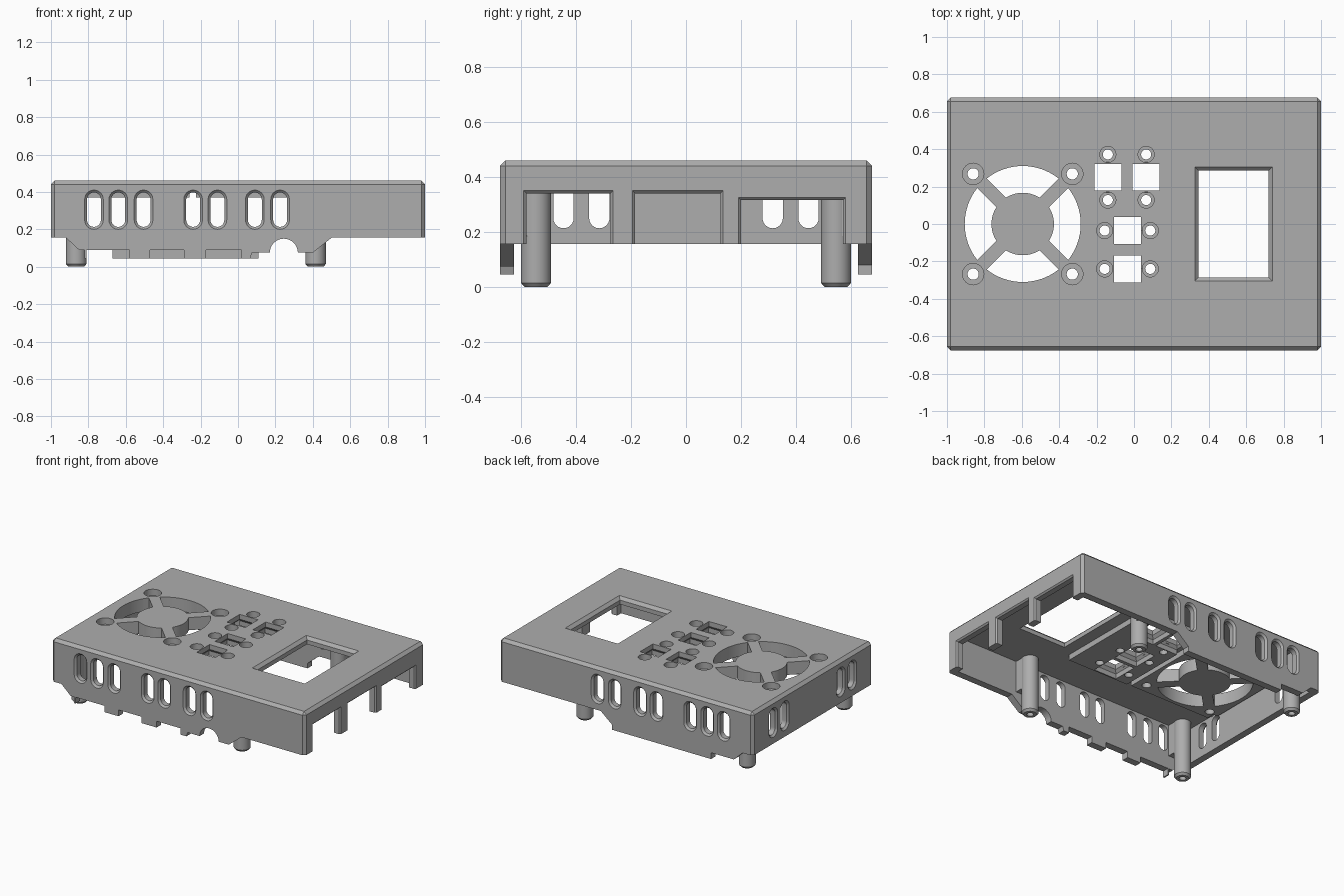
import bpy, bmesh
from math import cos, sin, pi, radians

cube = bpy.data.objects.get("Cube")
if cube:
    bpy.data.objects.remove(cube, do_unlink=True)

HX, HY, TOP, RIM = 1.0, 0.675, 0.46, 0.155
CEIL, PAD, WALL = 0.41, 0.37, 0.05

grey = bpy.data.materials.new("plain grey")
grey.use_nodes = True
grey.diffuse_color = (0.42, 0.42, 0.42, 1)
grey.node_tree.nodes["Principled BSDF"].inputs["Base Color"].default_value = grey.diffuse_color

# Mappings from (along, across, depth into the surface) to model space
FACES = {
    "front": lambda u, v, w: (u, w - HY, v),
    "back": lambda u, v, w: (u, HY - w, v),
    "left": lambda u, v, w: (w - HX, u, v),
    "right": lambda u, v, w: (HX - w, u, v),
    "top": lambda u, v, w: (u, v, TOP - w),
    "up": lambda u, v, w: (u, v, w),
}


def rect(x0, x1, y0, y1, grow=0):
    return [(x0 - grow, y0 - grow), (x1 + grow, y0 - grow),
            (x1 + grow, y1 + grow), (x0 - grow, y1 + grow)]


def arc(x, y, r, a0, a1, n):
    return [(x + r * cos(a0 + (a1 - a0) * i / n), y + r * sin(a0 + (a1 - a0) * i / n))
            for i in range(n + 1)]


def circle(x, y, r, n=32):
    return arc(x, y, r, 0, 2 * pi, n)[:-1]


def stadium(x, z, r, half=0.055):
    return arc(x, z + half, r, 0, pi, 12) + arc(x, z - half, r, pi, 2 * pi, 12)


def loft(bm, face, rings):
    """Closed solid through rings given as (outline, depth)."""
    place = FACES[face]
    loops = [[bm.verts.new(place(u, v, w)) for u, v in pts] for pts, w in rings]
    new = [bm.faces.new(loops[0]), bm.faces.new(loops[-1])]
    n = len(loops[0])
    for a, b in zip(loops, loops[1:]):
        for i in range(n):
            j = (i + 1) % n
            new.append(bm.faces.new((a[i], a[j], b[j], b[i])))
    bmesh.ops.recalc_face_normals(bm, faces=new)


def finish(bm, name):
    mesh = bpy.data.meshes.new(name)
    bm.to_mesh(mesh)
    bm.free()
    mesh.materials.append(grey)
    ob = bpy.data.objects.new(name, mesh)
    bpy.context.collection.objects.link(ob)
    return ob


def boolean(ob, bm, operation="DIFFERENCE"):
    tool = finish(bm, "cutter")
    tool.hide_render = True
    mod = ob.modifiers.new("cut", "BOOLEAN")
    mod.object, mod.operation, mod.solver = tool, operation, "EXACT"
    bpy.context.view_layer.objects.active = ob
    bpy.ops.object.modifier_apply(modifier=mod.name)
    bpy.data.objects.remove(tool, do_unlink=True)


def smooth(ob):
    bpy.ops.object.select_all(action="DESELECT")
    ob.select_set(True)
    bpy.context.view_layer.objects.active = ob
    bpy.ops.object.shade_smooth_by_angle(angle=radians(25))


# Lid: chamfered block hollowed from below
bm = bmesh.new()
loft(bm, "up", [(rect(-HX, HX, -HY, HY), RIM), (rect(-HX, HX, -HY, HY), TOP)])
edges = [e for e in bm.edges if max(v.co.z for v in e.verts) > RIM + 0.01]
bmesh.ops.bevel(bm, geom=edges, offset=0.02, segments=1, affect="EDGES")
lid = finish(bm, "lid")
bm = bmesh.new()
inside = rect(-HX, HX, -HY, HY, -WALL)
loft(bm, "up", [(inside, 0), (inside, CEIL)])
boolean(lid, bm)

# Thick pads under the fan grille and the buttons
bm = bmesh.new()
for pad in (rect(-0.935, -0.258, -0.335, 0.335), rect(-0.225, 0.26, -0.34, 0.43)):
    loft(bm, "up", [(pad, PAD), (pad, CEIL + 0.02)])
boolean(lid, bm, "UNION")

# Vent slots, chamfered on the outside
bm = bmesh.new()
vents = [(f, x) for f in ("front", "back")
         for x in (-0.77, -0.64, -0.505, -0.24, -0.11, 0.09, 0.225)]
vents += [("left", y) for y in (-0.445, -0.315, 0.315, 0.445)]
for face, u in vents:
    loft(bm, face, [(stadium(u, 0.305, r), w) for r, w in
                    ((0.06, -0.01), (0.037, 0.013), (0.037, 0.1))])
boolean(lid, bm)

# Port openings on the right side
bm = bmesh.new()
for y0, y1, z in ((-0.58, -0.275, 0.34), (-0.185, 0.125, 0.34), (0.2, 0.57, 0.315)):
    loft(bm, "right", [(rect(y0, y1, 0.1, z, g), w) for g, w in
                       ((0.02, -0.01), (0, 0.01), (0, 0.1))])
boolean(lid, bm)

# Fan openings between four diagonal spokes
bm = bmesh.new()
FAN, R_OUT, R_IN, SPOKE = -0.595, 0.31, 0.167, 0.036
for k in range(4):
    mid = k * pi / 2
    a, b = pi / 4 - SPOKE / R_OUT, pi / 4 - SPOKE / R_IN
    sector = arc(FAN, 0, R_OUT, mid - a, mid + a, 16) + arc(FAN, 0, R_IN, mid + b, mid - b, 16)
    loft(bm, "top", [(sector, -0.02), (sector, 0.15)])

# Stepped screw holes for the fan and the buttons
BUTTONS = [(-0.14, 0.25, 0, 1), (0.065, 0.25, 0, 1), (-0.035, -0.035, 1, 0), (-0.035, -0.24, 1, 0)]
holes = [(FAN + sx * 0.265, sy * 0.268, 0.057, 0.03) for sx in (-1, 1) for sy in (-1, 1)]
holes += [(x + s * dx * 0.122, y + s * dy * 0.122, 0.043, 0.027)
          for x, y, dx, dy in BUTTONS for s in (-1, 1)]
for x, y, big, small in holes:
    loft(bm, "top", [(circle(x, y, r), w) for r, w in
                     ((big, -0.02), (big, 0.045), (small, 0.045), (small, 0.15))])

# Square button holes with a wider pocket below
for x, y, dx, dy in BUTTONS:
    hole = rect(x, x, y, y, 0.072)
    pocket = rect(x, x, y, y, 0.09)
    loft(bm, "top", [(hole, -0.02), (hole, 0.035), (pocket, 0.055), (pocket, 0.15)])

# Screen window with a chamfered rim
loft(bm, "top", [(rect(0.345, 0.72, -0.285, 0.285, g), w) for g, w in
                 ((0.04, -0.02), (0, 0.02), (0, 0.1))])
boolean(lid, bm)
smooth(lid)

# Screw posts, each joined to its wall by a web
for side, sx in (("left", -0.865), ("right", 0.415)):
    for end, sy in (("front", -1), ("back", 1)):
        bm = bmesh.new()
        y = sy * 0.545
        loft(bm, "up", [(circle(sx, y, r), z) for r, z in
                        ((0.022, 0.12), (0.022, 0), (0.042, 0), (0.055, 0.015), (0.055, CEIL + 0.01))])
        web = rect(sx - 0.05, sx + 0.05, min(y, sy * 0.63), max(y, sy * 0.63))
        loft(bm, "up", [(web, 0.185), (web, CEIL + 0.01)])
        smooth(finish(bm, end + "_" + side + "_post"))

# Front skirt: connector notches and a round cable arch
LOW, NOTCH = 0.045, 0.09
front = [(-0.92, RIM), (-0.85, NOTCH), (-0.82, NOTCH), (-0.82, LOW)]
for x0, x1 in ((-0.81, -0.58), (-0.47, -0.29), (-0.17, 0.02)):
    front += [(x0, LOW), (x0, NOTCH), (x1, NOTCH), (x1, LOW)]
front += [(0.065, LOW), (0.075, 0.075)]
front += arc(0.245, 0.075, 0.075, pi, 0, 16)
front += [(0.4, 0.075), (0.5, RIM)]
bm = bmesh.new()
loft(bm, "front", [(front, 0), (front, WALL)])
smooth(finish(bm, "front_skirt"))

# Back skirt: one long tongue
back = [(-0.92, RIM), (-0.85, NOTCH), (-0.67, NOTCH), (-0.67, LOW),
        (0.11, LOW), (0.11, 0.08), (0.2, RIM)]
bm = bmesh.new()
loft(bm, "back", [(back, 0), (back, WALL)])
finish(bm, "back_skirt")
